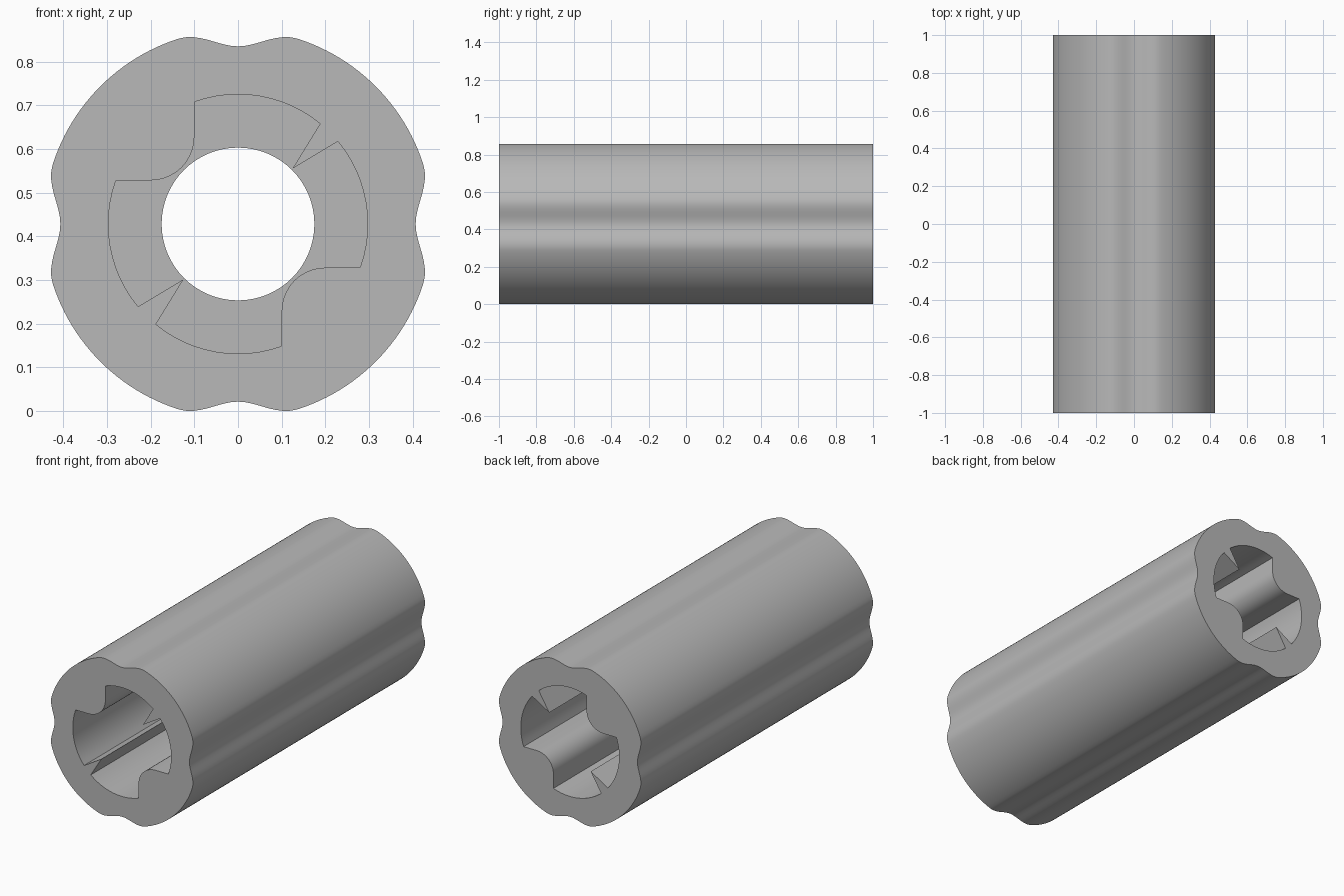
import bpy
import bmesh
from math import cos, sin, pi, radians, atan2

cube = bpy.data.objects.get("Cube")
if cube:
    bpy.data.objects.remove(cube, do_unlink=True)

CENTRE_Z = 0.4285
HALF_LENGTH = 1.0

grey = bpy.data.materials.new("light grey plastic")
grey.use_nodes = True
colour = (0.48, 0.48, 0.48, 1)
grey.diffuse_color = colour
grey.node_tree.nodes["Principled BSDF"].inputs["Base Color"].default_value = colour


def arc(cx, cz, r, start, end, steps):
    """Points on an arc, angles in radians, both ends included."""
    angles = [start + (end - start) * i / steps for i in range(steps + 1)]
    return [(cx + r * cos(a), cz + r * sin(a)) for a in angles]


def circle(r, steps=64):
    return arc(0, 0, r, 0, 2 * pi, steps)[:-1]


def lobed_outline(steps=160):
    """Round outline with a soft groove at each quarter."""
    points = []
    for i in range(steps):
        a = 2 * pi * i / steps
        offset = abs((a + pi / 4) % (pi / 2) - pi / 4) / radians(18)
        dip = 0.039 * (1 + cos(pi * min(offset, 1))) / 2
        r = 0.446 - dip
        points.append((r * cos(a), r * sin(a)))
    return points


def socket_outline():
    """Half of the socket, clockwise, then the same turned half round."""
    r = 0.297
    half = arc(0, 0, r, atan2(0.28, -0.1), atan2(0.232, 0.19), 12)   # upper pocket
    half.append((0.125, 0.127))                                       # pointed rib
    half += arc(0, 0, r, atan2(0.19, 0.23), atan2(-0.1, 0.28), 12)    # side pocket
    half += arc(0.2, -0.2, 0.1, pi / 2, pi, 10)                       # rounded rib
    return half + [(-x, -z) for x, z in half]


def hollow_prism(name, outer, inner, half_length):
    """Extrude the area between two outlines along y."""
    bm = bmesh.new()
    ends = []
    for y in (-half_length, half_length):
        loops, edges = [], []
        for outline in (outer, inner):
            verts = [bm.verts.new((x, y, z + CENTRE_Z)) for x, z in outline]
            loops.append(verts)
            edges += [bm.edges.new((v, verts[i - 1])) for i, v in enumerate(verts)]
        bmesh.ops.triangle_fill(bm, edges=edges, use_beauty=True)
        ends.append(loops)
    for front, back in zip(*ends):
        for i in range(len(front)):
            bm.faces.new((front[i - 1], front[i], back[i], back[i - 1]))
    bmesh.ops.recalc_face_normals(bm, faces=bm.faces)
    mesh = bpy.data.meshes.new(name)
    bm.to_mesh(mesh)
    bm.free()
    mesh.materials.append(grey)
    obj = bpy.data.objects.new(name, mesh)
    bpy.context.collection.objects.link(obj)
    bpy.ops.object.select_all(action="DESELECT")
    obj.select_set(True)
    bpy.context.view_layer.objects.active = obj
    bpy.ops.object.shade_smooth_by_angle(angle=radians(30))
    return obj


# Grooved sleeve with a ribbed socket, and the stop ring in its middle
hollow_prism("sleeve", lobed_outline(), socket_outline(), HALF_LENGTH)
hollow_prism("stop_ring", circle(0.35), circle(0.175), 0.1)
